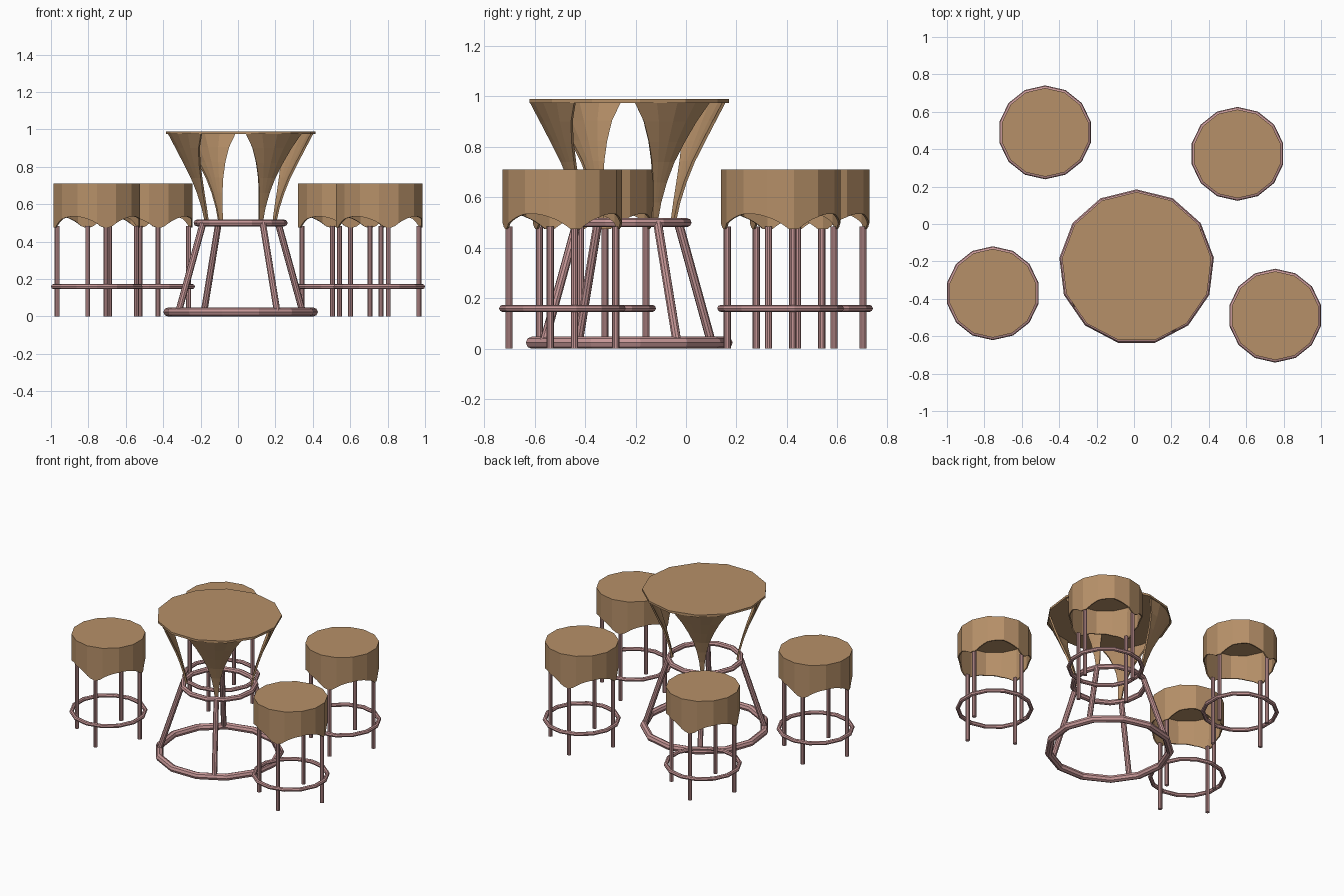
import bpy, math
from mathutils import Vector

if "Cube" in bpy.data.objects:
    bpy.data.objects.remove(bpy.data.objects["Cube"])


def material(name, rgb):
    m = bpy.data.materials.new(name)
    m.diffuse_color = (*rgb, 1)
    m.use_nodes = True
    m.node_tree.nodes["Principled BSDF"].inputs["Base Color"].default_value = m.diffuse_color
    return m


WOOD = material("brown wood", (0.47, 0.28, 0.14))
METAL = material("dusty pink metal", (0.57, 0.31, 0.31))


def mesh_object(name, verts, faces, mat, thickness=0):
    me = bpy.data.meshes.new(name)
    me.from_pydata(verts, [], faces)
    me.materials.append(mat)
    ob = bpy.data.objects.new(name, me)
    bpy.context.collection.objects.link(ob)
    if thickness:
        mod = ob.modifiers.new("thickness", 'SOLIDIFY')
        mod.thickness = thickness
        mod.offset = -1
    return ob


def ring(name, center, major, tube, sides):
    bpy.ops.mesh.primitive_torus_add(location=center, rotation=(0, 0, math.pi / 2), major_radius=major,
                                     minor_radius=tube, major_segments=sides, minor_segments=8)
    ob = bpy.context.object
    ob.name = name
    ob.data.materials.append(METAL)


def rod(name, a, b, radius):
    a, b = Vector(a), Vector(b)
    d = b - a
    bpy.ops.mesh.primitive_cylinder_add(vertices=10, radius=radius, depth=d.length, location=(a + b) / 2)
    ob = bpy.context.object
    ob.name = name
    ob.rotation_euler = d.to_track_quat('Z', 'Y').to_euler()
    ob.data.materials.append(METAL)
    bpy.ops.object.shade_smooth_by_angle()


def polar(center, r, deg, z):
    a = math.radians(deg)
    return (center[0] + r * math.cos(a), center[1] + r * math.sin(a), z)


# Stools: hollow arched seat, four legs, foot ring
LEG_TURN = 12.86


def stool_seat(name, c):
    sides, sub, bottom, top = 14, 5, [], []
    for i in range(sides):
        p = Vector(polar(c, 0.237, 90 + i * 360 / sides, 0))
        q = Vector(polar(c, 0.237, 90 + (i + 1) * 360 / sides, 0))
        for k in range(sub):
            v = p.lerp(q, k / sub)
            a = math.atan2(v.y - c[1], v.x - c[0]) - math.radians(LEG_TURN)
            arch = max(0, abs(math.sin(2 * a)) - 0.22) / 0.78
            bottom.append((v.x, v.y, 0.475 + 0.06 * arch ** 0.75))
            top.append((v.x, v.y, 0.71))
    n = len(top)
    faces = [(i, (i + 1) % n, n + (i + 1) % n, n + i) for i in range(n)]
    faces.append(tuple(range(n, 2 * n)))
    mesh_object(name, bottom + top, faces, WOOD, 0.008)


stools = [(-0.475, 0.49), (0.553, 0.375), (-0.755, -0.37), (0.755, -0.49)]
for s, c in enumerate(stools, 1):
    stool_seat(f"stool_{s}_seat", c)
    ring(f"stool_{s}_foot_ring", (*c, 0.16), 0.237, 0.014, 14)
    for k in range(4):
        ang = LEG_TURN + 90 * k
        rod(f"stool_{s}_leg_{k + 1}", polar(c, 0.217, ang, 0), polar(c, 0.217, ang, 0.485), 0.014)

# Table: top, two rings, slanted legs, flared petal supports
T = (0.014, -0.231)
bpy.ops.mesh.primitive_cylinder_add(vertices=13, radius=0.402, depth=0.015, location=(*T, 0.9825))
table_top = bpy.context.object
table_top.name = "table_top"
table_top.rotation_euler.z = math.radians(90) - math.pi / 2
table_top.data.materials.append(WOOD)
ring("table_base_ring", (*T, 0.024), 0.392, 0.024, 13)
ring("table_middle_ring", (*T, 0.50), 0.235, 0.018, 13)

# petal rows: height, radius, half width in degrees
rows = [(0.50, 0.215, 3), (0.58, 0.232, 4.5), (0.66, 0.255, 7), (0.74, 0.283, 10.5),
        (0.82, 0.318, 15), (0.90, 0.354, 20), (0.978, 0.39, 26.5)]
ACROSS = 4
for k in range(4):
    ang = 30.5 + 90 * k
    rod(f"table_leg_{k + 1}", polar(T, 0.385, ang, 0.025), polar(T, 0.233, ang, 0.50), 0.018)
    verts = [polar(T, r, ang + w * (2 * j / ACROSS - 1), z) for z, r, w in rows for j in range(ACROSS + 1)]
    w1 = ACROSS + 1
    faces = [(i * w1 + j, i * w1 + j + 1, (i + 1) * w1 + j + 1, (i + 1) * w1 + j)
             for i in range(len(rows) - 1) for j in range(ACROSS)]
    mesh_object(f"table_petal_{k + 1}", verts, faces, WOOD, 0.012)
